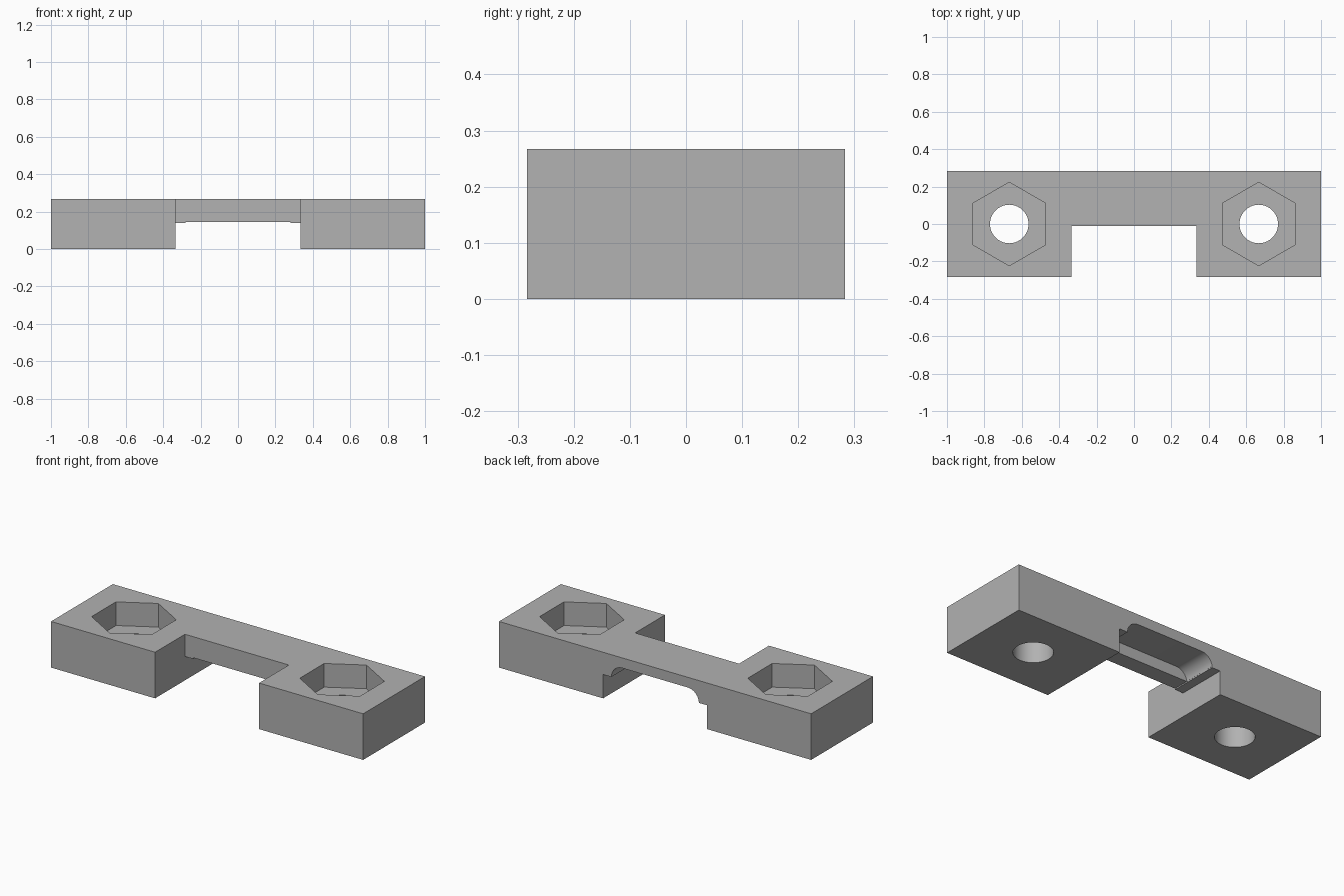
import bpy, math
from mathutils import Vector

old = bpy.data.objects.get("Cube")
if old:
    bpy.data.objects.remove(old, do_unlink=True)

HALF_Y, HEIGHT = 0.283, 0.267
LEG_X, BOLT_X = 0.333, 0.667

grey = bpy.data.materials.new("plain grey")
grey.use_nodes = True
colour = (0.445, 0.445, 0.445, 1)
grey.diffuse_color = colour
grey.node_tree.nodes["Principled BSDF"].inputs["Base Color"].default_value = colour


def prism(name, base, offset):
    """Extrude a closed loop of points along an offset."""
    n = len(base)
    far = [Vector(p) + Vector(offset) for p in base]
    faces = [tuple(range(n)), tuple(range(n, 2 * n))]
    faces += [(i, (i + 1) % n, (i + 1) % n + n, i + n) for i in range(n)]
    mesh = bpy.data.meshes.new(name)
    mesh.from_pydata([Vector(p) for p in base] + far, [], faces)
    ob = bpy.data.objects.new(name, mesh)
    bpy.context.collection.objects.link(ob)
    mesh.materials.append(grey)
    bpy.context.view_layer.objects.active = ob
    bpy.ops.object.select_all(action='DESELECT')
    ob.select_set(True)
    bpy.ops.object.mode_set(mode='EDIT')
    bpy.ops.mesh.select_all(action='SELECT')
    bpy.ops.mesh.normals_make_consistent(inside=False)
    bpy.ops.object.mode_set(mode='OBJECT')
    return ob


def box(name, half_x, y0, y1, z0, z1):
    loop = [(-half_x, y0, z0), (half_x, y0, z0), (half_x, y1, z0), (-half_x, y1, z0)]
    return prism(name, loop, (0, 0, z1 - z0))


def column(name, x, radius, sides, z0, z1):
    """Upright regular prism with a corner pointing to the back."""
    angles = [math.pi / 2 + math.tau * i / sides for i in range(sides)]
    loop = [(x + radius * math.cos(a), radius * math.sin(a), z0) for a in angles]
    return prism(name, loop, (0, 0, z1 - z0))


def cut(target, cutter):
    cutter.hide_render = True
    mod = target.modifiers.new("cut", 'BOOLEAN')
    mod.operation, mod.solver, mod.object = 'DIFFERENCE', 'EXACT', cutter
    bpy.context.view_layer.objects.active = target
    bpy.ops.object.modifier_apply(modifier=mod.name)
    bpy.data.objects.remove(cutter, do_unlink=True)


# Solid bracket, opened at the front and under the bridge
bracket = box("bracket", 1, -HALF_Y, HALF_Y, 0, HEIGHT)
cut(bracket, box("front_gap", LEG_X, -0.5, -0.01, -0.1, 0.5))
cut(bracket, box("under_gap", LEG_X, -0.5, 0.5, -0.1, 0.138))
cut(bracket, box("shallow_recess", 0.28, -0.5, 0.5, 0.1, 0.145))

# Round-cornered channel under the bridge, open at the back
arc = [math.radians(7.5 * i) for i in range(13)]
right = [(0.21 + 0.07 * math.cos(a), 0.083, 0.138 + 0.07 * math.sin(a)) for a in arc]
right.insert(0, (0.28, 0.083, 0.1))
left = [(-x, y, z) for x, y, z in reversed(right)]
cut(bracket, prism("channel", right + left, (0, 0.4, 0)))

# Hexagonal nut sockets and bolt holes
for side in (-1, 1):
    cut(bracket, column("nut_socket", side * BOLT_X, 0.223, 6, 0.13, 0.5))
    cut(bracket, column("bolt_hole", side * BOLT_X, 0.103, 64, -0.1, 0.5))

bpy.ops.object.select_all(action='DESELECT')
bracket.select_set(True)
bpy.context.view_layer.objects.active = bracket
bpy.ops.object.shade_smooth_by_angle(angle=math.radians(25))
